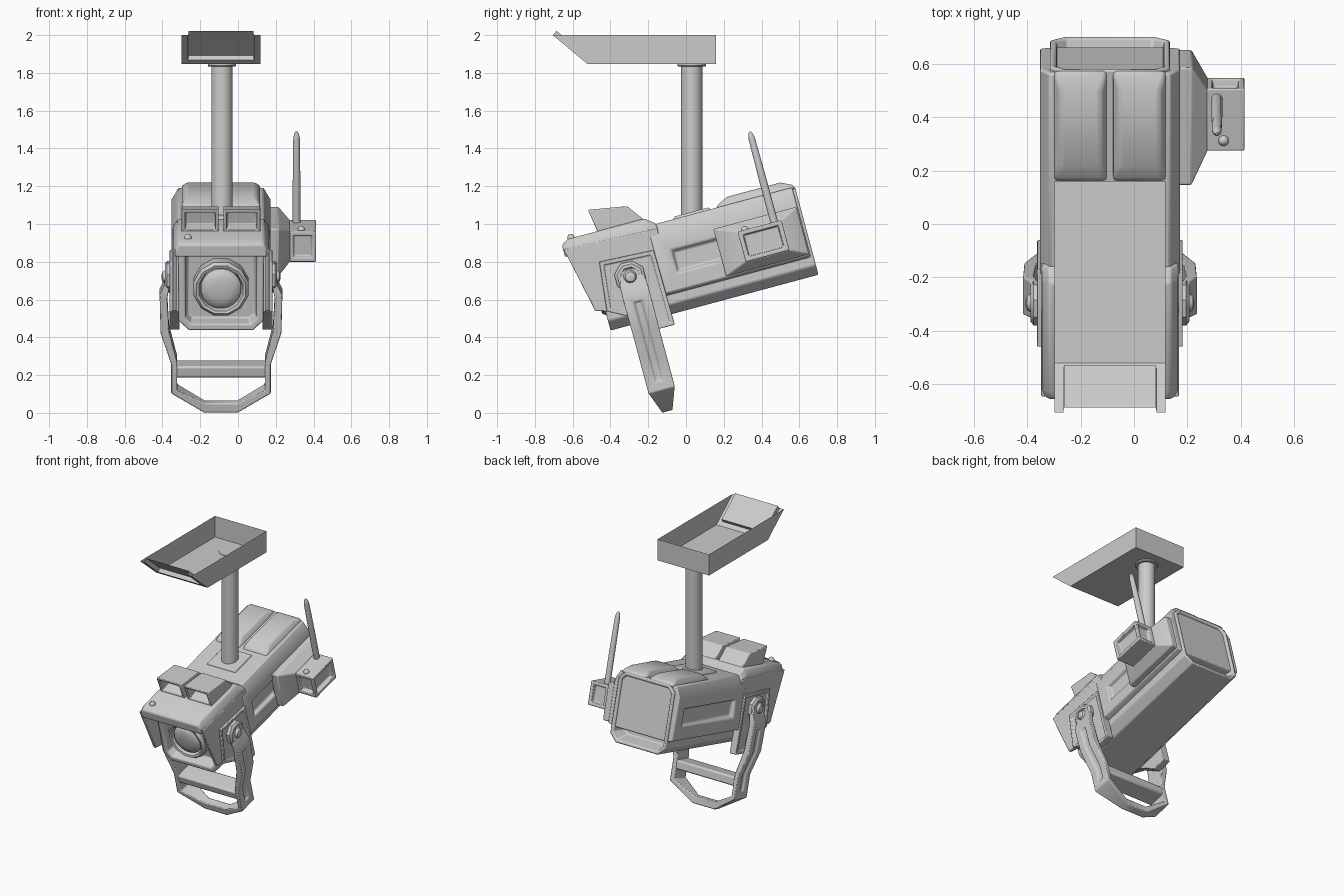
import bpy, bmesh, math
from mathutils import Vector

if "Cube" in bpy.data.objects:
    bpy.data.objects.remove(bpy.data.objects["Cube"])

CX = -0.09                       # centre line of the camera
TILT = math.radians(15)          # camera pitches down toward the front
objs = []


def loft(loops, caps=True):
    """Bridge equal-length closed loops of points into a solid."""
    bm = bmesh.new()
    rows = [[bm.verts.new(p) for p in loop] for loop in loops]
    n = len(rows[0])
    for a, b in zip(rows, rows[1:]):
        for i in range(n):
            bm.faces.new((a[i], a[(i + 1) % n], b[(i + 1) % n], b[i]))
    if caps:
        bm.faces.new(rows[0])
        bm.faces.new(rows[-1])
    bmesh.ops.recalc_face_normals(bm, faces=bm.faces)
    bm.normal_update()
    return bm


def facing(bm, d):
    """Outermost face pointing in direction d."""
    d = Vector(d)
    good = [f for f in bm.faces if f.normal.dot(d) > 0.85]
    return max(good, key=lambda f: f.calc_center_median().dot(d))


def recess(bm, faces, margin, depth, slope=0.01):
    bmesh.ops.inset_region(bm, faces=faces, thickness=margin, use_even_offset=True)
    bmesh.ops.inset_region(bm, faces=faces, thickness=slope, depth=-depth, use_even_offset=True)


def finish(name, bm, bevel=0.0, tilted=True):
    me = bpy.data.meshes.new(name)
    bm.to_mesh(me)
    bm.free()
    ob = bpy.data.objects.new(name, me)
    bpy.context.collection.objects.link(ob)
    ob.location = (CX, 0, 0.8 if tilted else 0)
    if tilted:
        ob.rotation_euler = (TILT, 0, 0)
    if bevel:
        m = ob.modifiers.new("bevel", 'BEVEL')
        m.width, m.segments, m.limit_method = bevel, 2, 'ANGLE'
        m.angle_limit = math.radians(35)
    objs.append(ob)
    return ob


def along_y(half, stations):
    """Mirrored half section (x, z) swept along y."""
    sec = half + [(-x, z) for x, z in reversed(half)]
    return loft([[(x, y, z) for x, z in sec] for y in stations])


def along_x(poly, x0, x1):
    return loft([[(x, y, z) for y, z in poly] for x in (x0, x1)])


def rect(x0, x1, y0, y1, z):
    return [(x0, y0, z), (x1, y0, z), (x1, y1, z), (x0, y1, z)]


def lathe(c, axis, profile, n):
    """Rings of (radius, offset) stacked along an axis through c."""
    loops = []
    for r, t in profile:
        loop = []
        for i in range(n):
            a = 2 * math.pi * (i + 0.5) / n
            p, q = r * math.cos(a), r * math.sin(a)
            d = {'X': (t, p, q), 'Y': (p, t, q), 'Z': (p, q, t)}[axis]
            loop.append(Vector(c) + Vector(d))
        loops.append(loop)
    return loft(loops)


# Main housing with recessed front and hollow rear
bm = along_y([(0.17, -0.248), (0.225, -0.195), (0.225, 0.19), (0.18, 0.235)], (-0.48, 0.66))
recess(bm, [facing(bm, (0, -1, 0))], 0.035, 0.08, 0.012)
recess(bm, [facing(bm, (0, 1, 0))], 0.022, 0.1, 0.03)
finish("housing", bm, 0.008)

# Wider outer casing with a long window on each side
bm = along_y([(0.215, -0.15), (0.262, -0.135), (0.262, 0.17), (0.225, 0.235)], (-0.15, 0.645))
for s in (-1, 1):
    recess(bm, [facing(bm, (s, 0, 0))], 0.088, 0.03, 0.015)
finish("side_casing", bm, 0.008)

# Lens ring and glass
finish("lens_ring", lathe((0, 0, -0.02), 'Y', [(0.15, -0.38), (0.15, -0.48), (0.135, -0.5),
       (0.12, -0.495), (0.11, -0.45)], 12))
finish("lens_glass", lathe((0, 0, -0.02), 'Y', [(0.108, -0.44), (0.108, -0.475), (0.095, -0.49),
       (0.06, -0.5), (0.02, -0.503)], 24))

# Hood over the lens
half = [(0.255, 0.19), (0.255, 0.235), (0.225, 0.278)]
bm = loft([[(x, y, v) for x, v in h + [(-x, v) for x, v in reversed(h)]] for y, h in (
    (-0.612, [(0.24, 0.19), (0.24, 0.225), (0.225, 0.255)]), (-0.575, half), (-0.155, half),
    (-0.1, [(0.255, 0.19), (0.255, 0.21), (0.225, 0.235)]))])
finish("hood", bm, 0.008)

# Hood cheeks and pivot plates
for s, side in ((-1, "left"), (1, "right")):
    finish(side + "_cheek", along_x([(-0.608, 0.23), (-0.531, -0.127), (-0.46, -0.15), (-0.13, -0.14),
           (-0.1, 0.21)], s * 0.235, s * 0.258), 0.005)
    bm = along_x([(-0.444, 0.119), (-0.149, 0.104), (-0.143, -0.306), (-0.25, -0.306), (-0.37, -0.2),
                  (-0.473, -0.145)], s * 0.22, s * 0.272)
    recess(bm, [facing(bm, (s, 0, 0))], 0.02, 0.01, 0.005)
    finish(side + "_pivot_plate", bm, 0.004)
    finish(side + "_pivot_boss", lathe((0, -0.306, 0), 'X', [(0.085, s * 0.255), (0.085, s * 0.285),
           (0.07, s * 0.297), (0.052, s * 0.297), (0.048, s * 0.283)], 8))
    finish(side + "_pivot_knob", lathe((0, -0.306, 0), 'X', [(0.036, s * 0.28), (0.036, s * 0.295),
           (0.026, s * 0.31), (0.01, s * 0.315)], 16))

    # Hollow-fronted box on the hood, padded cover at the rear
    a, b = s * 0.012, s * 0.208
    bm = along_x([(-0.41, 0.265), (-0.43, 0.40), (-0.225, 0.365), (-0.155, 0.27)], a, b)
    recess(bm, [facing(bm, (0, -1, 0.15))], 0.018, 0.07, 0.006)
    finish(side + "_sensor_box", bm, 0.006)
    x0, x1 = sorted((a, b))
    finish(side + "_rear_cover", loft([rect(x0, x1, 0.225, 0.655, 0.22), rect(x0, x1, 0.235, 0.655, 0.245),
           rect(x0 + 0.022, x1 - 0.022, 0.3, 0.59, 0.276)]), 0.012)

# Swinging yoke: one strip bent into a U, with a groove down each arm
arm = [(0.293, 0.27, 0.76, 0.05), (0.30, 0.272, 0.69, 0.072), (0.325, 0.285, 0.64, 0.074),
       (0.32, 0.275, 0.44, 0.072), (0.264, 0.232, 0.275, 0.072), (0.264, 0.232, 0.12, 0.072),
       (0.09, 0.085, 0.008, 0.03)]
inner_z = [0.76, 0.69, 0.62, 0.45, 0.285, 0.135, 0.058]


def yoke_section(s, row, zi):
    xo, xi, zo, w = row
    vo, vi = (zo - 0.722) / 0.966, (zi - 0.722) / 0.966
    return [(s * xo, -0.3 - w, vo), (s * xo, -0.3 + w, vo), (s * xi, -0.3 + w, vi), (s * xi, -0.3 - w, vi)]


left = [yoke_section(-1, r, z) for r, z in zip(arm, inner_z)]
right = [yoke_section(1, r, z) for r, z in zip(arm, inner_z)]
bm = loft(left + right[::-1])
for s in (-1, 1):
    strip = [f for f in bm.faces if f.normal.x * s > 0.8 and f.calc_center_median().x * s > 0.24
             and -0.62 < f.calc_center_median().z < -0.12]
    recess(bm, strip, 0.05, 0.012, 0.006)
finish("yoke", bm, 0.006)
finish("yoke_crossbar", loft([rect(-0.245, 0.245, -0.365, -0.235, -0.54),
       rect(-0.245, 0.245, -0.37, -0.23, -0.475)]), 0.012)

# Antenna module on the right side
def side_rect(x, u0, u1, v):
    return [(x, u0, -v), (x, u1, -v), (x, u1, v), (x, u0, v)]


bm = loft([side_rect(0.25, 0.185, 0.64, 0.13), side_rect(0.305, 0.185, 0.64, 0.13),
           side_rect(0.365, 0.305, 0.545, 0.083)])
finish("antenna_mount", bm, 0.006)
bm = loft([side_rect(0.36, 0.305, 0.545, 0.083), side_rect(0.503, 0.305, 0.545, 0.083)])
for d in ((1, 0, 0), (0, -1, 0), (0, 1, 0)):
    recess(bm, [facing(bm, d)], 0.022, 0.03, 0.006)
finish("antenna_box", bm, 0.005)
finish("antenna", lathe((0.40, 0.505, 0), 'Z', [(0.021, 0.07), (0.021, 0.3), (0.018, 0.54),
       (0.013, 0.565), (0.005, 0.578)], 12))
dome = [(0.02, -0.02), (0.02, 0.005), (0.014, 0.016), (0.005, 0.021)]
finish("antenna_button", lathe((0.425, 0.345, 0.082), 'Z', dome, 12))
finish("hood_button", lathe((-0.175, -0.555, 0.28), 'Z', dome, 12))

# Mast with base plate and collar
finish("mast_base", loft([rect(-0.12, 0.12, -0.01, 0.2, 0.225), rect(-0.11, 0.11, 0.0, 0.19, 0.247)]), 0.004)
finish("mast", lathe((0.005, 0.03, 0), 'Z', [(0.057, 1.0), (0.057, 1.846)], 20), 0, False)
finish("mast_collar", lathe((0.005, 0.03, 0), 'Z', [(0.072, 1.833), (0.076, 1.838), (0.076, 1.849)], 20), 0, False)

# Open-topped tray with sloped, recessed front
bm = loft([rect(-0.208, 0.208, -0.705, 0.16, 2.0), rect(-0.208, 0.208, -0.52, 0.16, 1.846)])
bm.faces.remove(facing(bm, (0, 0, 1)))
front = [f for f in bm.faces if f.normal.y < -0.3]
recess(bm, front, 0.034, 0.03, 0.002)
finish("roof_tray", bm, 0, False)

# Smooth rounded surfaces, keep hard edges
bpy.ops.object.select_all(action='DESELECT')
for ob in objs:
    ob.select_set(True)
bpy.context.view_layer.objects.active = objs[0]
bpy.ops.object.shade_smooth_by_angle(angle=math.radians(35))
